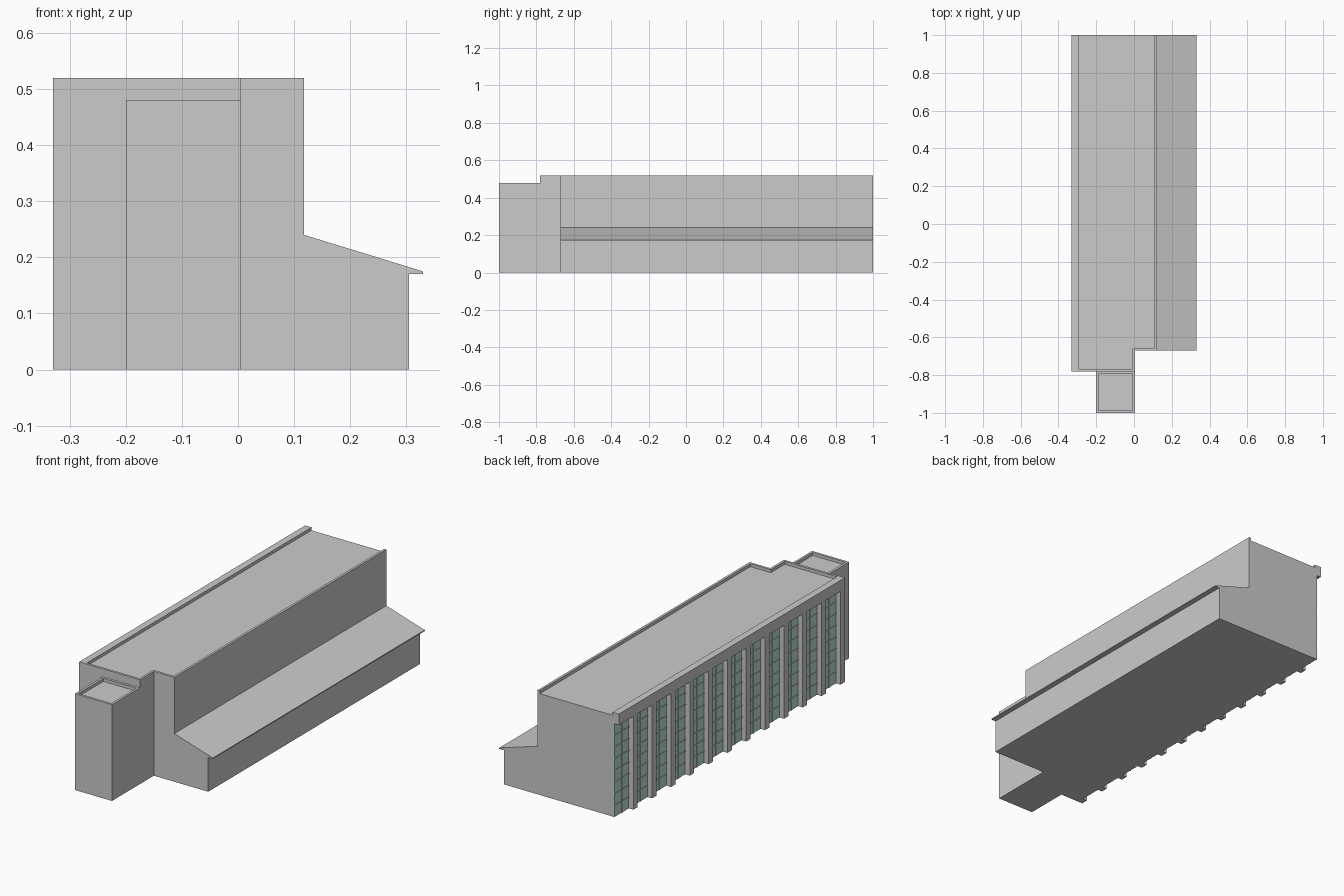
import bpy, bmesh
from mathutils import Vector

if "Cube" in bpy.data.objects:
    bpy.data.objects.remove(bpy.data.objects["Cube"])


def prism(name, pts, axis, lo, hi):
    """Extrude a flat outline: axis 'z' takes (x, y) points, axis 'y' takes (x, z)."""
    bm = bmesh.new()
    co = [(a, b, lo) if axis == 'z' else (a, lo, b) for a, b in pts]
    face = bm.faces.new([bm.verts.new(c) for c in co])
    ext = bmesh.ops.extrude_face_region(bm, geom=[face])
    move = Vector((0, 0, hi - lo)) if axis == 'z' else Vector((0, hi - lo, 0))
    bmesh.ops.translate(bm, vec=move, verts=[g for g in ext["geom"] if isinstance(g, bmesh.types.BMVert)])
    bmesh.ops.recalc_face_normals(bm, faces=bm.faces)
    me = bpy.data.meshes.new(name)
    bm.to_mesh(me)
    bm.free()
    ob = bpy.data.objects.new(name, me)
    bpy.context.collection.objects.link(ob)
    return ob


def box(name, x0, x1, y0, y1, z0, z1):
    return prism(name, [(x0, y0), (x1, y0), (x1, y1), (x0, y1)], 'z', z0, z1)


def combine(target, other, operation):
    """Boolean another part into the target, then remove that part."""
    mod = target.modifiers.new(operation, 'BOOLEAN')
    mod.operation, mod.solver, mod.object = operation, 'EXACT', other
    bpy.context.view_layer.objects.active = target
    bpy.ops.object.modifier_apply(modifier=mod.name)
    bpy.data.objects.remove(other)


FRONT, STEP, BACK = -0.78, -0.67, 1.0
TOP, OUT, WALL = 0.52, -0.33, -0.30
RIM = 0.012

# Main hall with a stepped front corner
hall = prism("hall", [(WALL, FRONT), (0.005, FRONT), (0.005, STEP), (0.118, STEP),
                      (0.118, BACK), (WALL, BACK)], 'z', 0, TOP)

# Side aisle with a sloping roof and a thin eave
aisle = prism("aisle", [(0.06, 0), (0.305, 0), (0.305, 0.17), (0.33, 0.17), (0.33, 0.175),
                        (0.118, 0.24), (0.06, 0.24)], 'y', STEP, BACK)
combine(hall, aisle, 'UNION')

# Front tower
combine(hall, box("tower", -0.20, 0.005, -1.0, FRONT + 0.05, 0, 0.48), 'UNION')

# Overhanging beam along the glazed side
combine(hall, box("beam", OUT, WALL + 0.003, FRONT, BACK, 0.465, TOP), 'UNION')

# Sunken roofs behind parapets, the hall roof open at the back
combine(hall, prism("roof_recess", [(-0.295, FRONT + RIM), (0.005 - RIM, FRONT + RIM),
                                    (0.005 - RIM, STEP + RIM), (0.118 - RIM, STEP + RIM),
                                    (0.118 - RIM, BACK + 0.1), (-0.295, BACK + 0.1)],
                    'z', TOP - 0.015, TOP + 0.1), 'DIFFERENCE')
combine(hall, box("tower_recess", -0.20 + RIM, 0.005 - RIM, -1 + RIM, FRONT - RIM,
                  0.465, 0.481), 'DIFFERENCE')

# Merge coplanar faces left by the booleans
bm = bmesh.new()
bm.from_mesh(hall.data)
bmesh.ops.dissolve_limit(bm, angle_limit=0.01, verts=bm.verts, edges=bm.edges)
bm.to_mesh(hall.data)
bm.free()

# Glazed side: columns, panes and glazing bars
glass = bpy.data.materials.new("glass")
glass.diffuse_color = (0.5, 0.72, 0.68, 1)
glass.use_nodes = True
glass.node_tree.nodes["Principled BSDF"].inputs["Base Color"].default_value = glass.diffuse_color
BAYS, COL = 12, 0.035
bay = (BACK - FRONT) / BAYS
for i in range(BAYS):
    y = FRONT + i * bay
    y0, y1 = y + COL, y + bay
    box(f"column_{i + 1}", OUT, WALL, y, y0, 0, 0.465)
    pane = box(f"pane_{i + 1}", WALL - 0.005, WALL, y0, y1, 0, 0.465)
    pane.data.materials.append(glass)
    mid = (y0 + y1) / 2
    box(f"mullion_{i + 1}", WALL - 0.008, WALL - 0.004, mid - 0.002, mid + 0.002, 0, 0.465)
    for k in range(1, 8):
        z = k * 0.058
        box(f"glazing_bar_{i + 1}_{k}", WALL - 0.008, WALL - 0.004, y0, y1, z - 0.002, z + 0.002)
